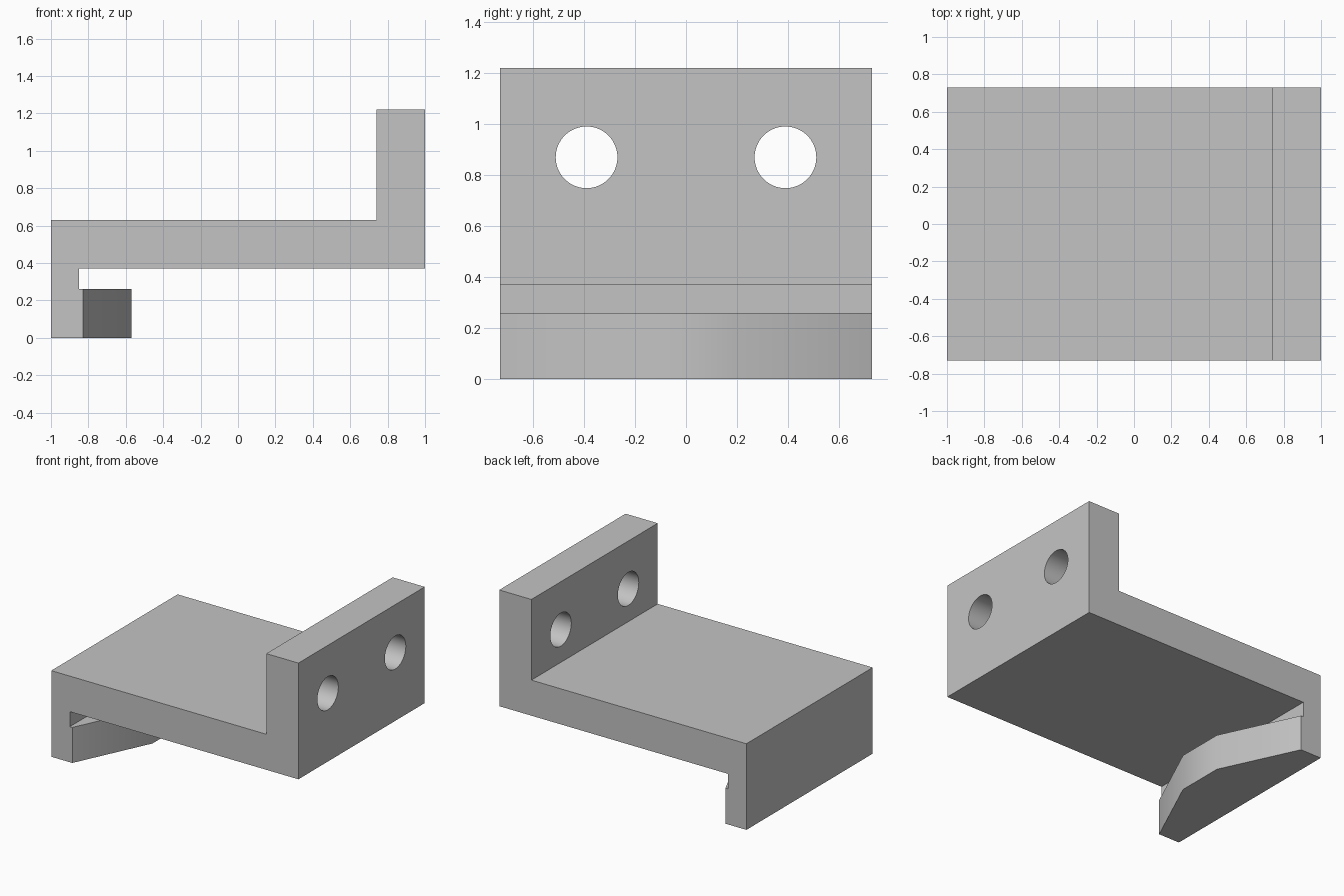
import bpy
import bmesh
import math

old = bpy.data.objects.get("Cube")
if old:
    bpy.data.objects.remove(old, do_unlink=True)

HALF = 0.73    # half depth along y

grey = bpy.data.materials.new("plain grey")
grey.use_nodes = True
colour = (0.55, 0.55, 0.55, 1)
grey.diffuse_color = colour
grey.node_tree.nodes["Principled BSDF"].inputs["Base Color"].default_value = colour


def prism(name, points, offset):
    """Extrude a closed planar outline by an offset."""
    bm = bmesh.new()
    face = bm.faces.new([bm.verts.new(p) for p in points])
    ext = bmesh.ops.extrude_face_region(bm, geom=[face])
    moved = [g for g in ext["geom"] if isinstance(g, bmesh.types.BMVert)]
    bmesh.ops.translate(bm, verts=moved, vec=offset)
    bmesh.ops.recalc_face_normals(bm, faces=bm.faces)
    mesh = bpy.data.meshes.new(name)
    bm.to_mesh(mesh)
    bm.free()
    mesh.materials.append(grey)
    obj = bpy.data.objects.new(name, mesh)
    bpy.context.collection.objects.link(obj)
    return obj


def apply_boolean(target, tool, operation):
    mod = target.modifiers.new(operation.lower(), "BOOLEAN")
    mod.operation = operation
    mod.solver = "EXACT"
    mod.object = tool
    bpy.context.view_layer.objects.active = target
    bpy.ops.object.modifier_apply(modifier=mod.name)
    bpy.data.objects.remove(tool, do_unlink=True)


# Bracket side profile: shelf, tall plate and hooked edge
side = [(-1, 0), (-0.85, 0), (-0.85, 0.37), (1, 0.37),
        (1, 1.22), (0.74, 1.22), (0.74, 0.63), (-1, 0.63)]
bracket = prism("bracket", [(x, -HALF, z) for x, z in side], (0, 2 * HALF, 0))

# Bulging lip on the inside of the hook
half_lip = [(-0.83, HALF), (-0.57, 0.175)]
lip_outline = [(-1, HALF)] + half_lip
lip_outline += [(x, -y) for x, y in reversed(lip_outline)]
lip = prism("lip", [(x, y, 0) for x, y in lip_outline], (0, 0, 0.26))
apply_boolean(bracket, lip, "UNION")

# Pair of round screw holes through the tall plate
for y in (-0.39, 0.39):
    bpy.ops.mesh.primitive_cylinder_add(
        vertices=64, radius=0.121, depth=0.6,
        location=(0.87, y, 0.87), rotation=(0, math.pi / 2, 0))
    cutter = bpy.context.object
    cutter.name = "hole_cutter"
    cutter.hide_render = True
    cutter.data.materials.append(grey)
    apply_boolean(bracket, cutter, "DIFFERENCE")

# Smooth the holes and the lip, keep the corners sharp
bpy.ops.object.select_all(action="DESELECT")
bracket.select_set(True)
bpy.context.view_layer.objects.active = bracket
bpy.ops.object.shade_smooth_by_angle(angle=math.radians(30))
